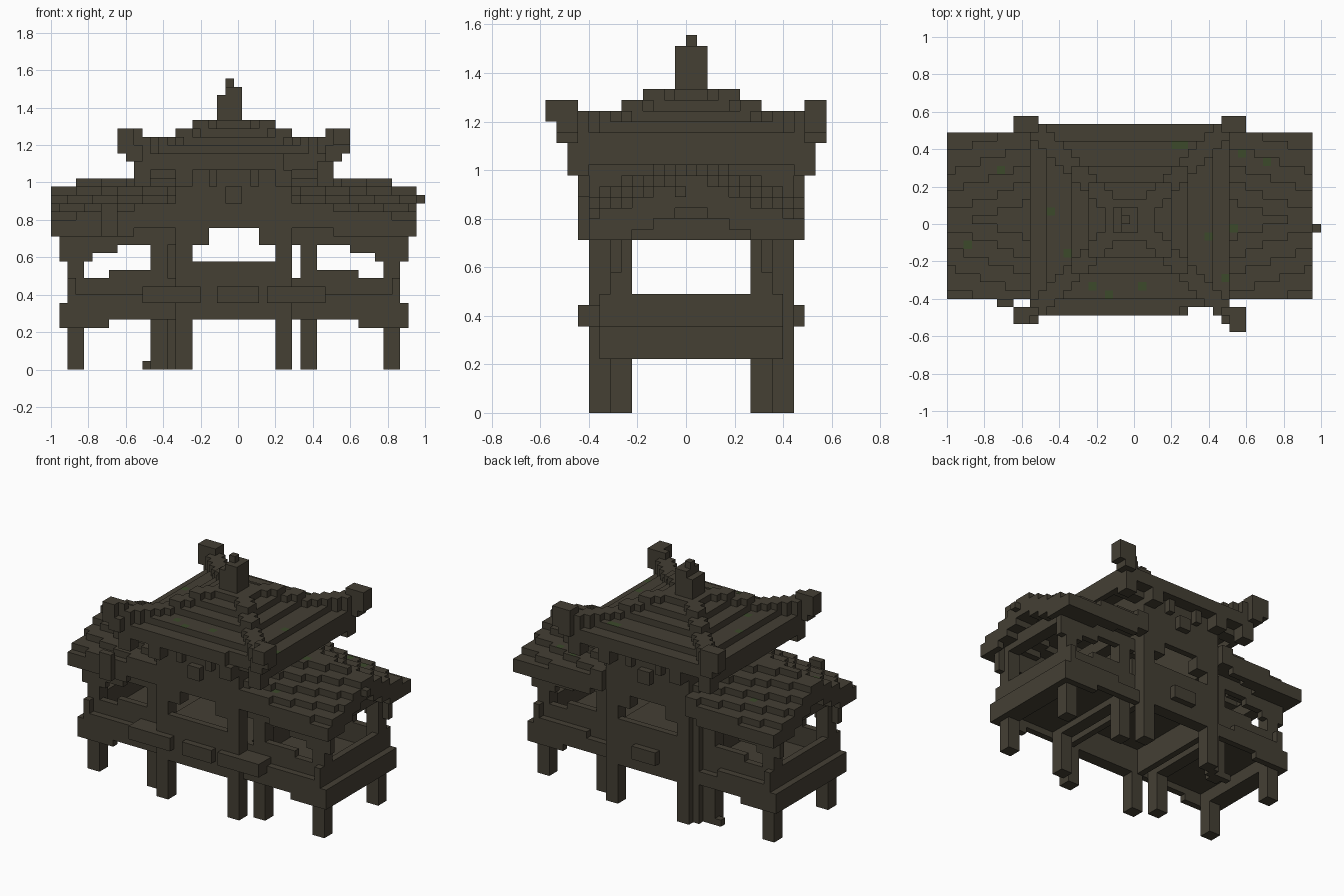
import bpy, bmesh, math

if "Cube" in bpy.data.objects:
    bpy.data.objects.remove(bpy.data.objects["Cube"])

U = 2 / 45                      # edge of one block
OX, OY = -1.0, -13 * U          # grid origin
CY = 13.5                       # middle of the building in blocks
parts = {}


def material(name, rgb):
    m = bpy.data.materials.new(name)
    m.diffuse_color = (*rgb, 1)
    m.use_nodes = True
    m.node_tree.nodes["Principled BSDF"].inputs["Base Color"].default_value = m.diffuse_color
    return m


wood = material("dark weathered wood", (0.058, 0.050, 0.034))
moss = material("moss green", (0.045, 0.068, 0.024))


def box(i0, i1, j0, j1, k0, k1):
    return {(i, j, k) for i in range(i0, i1) for j in range(j0, j1) for k in range(k0, k1)}


def mirror_x(cells):
    return cells | {(43 - i, j, k) for i, j, k in cells}


def mirror_y(cells):
    return cells | {(i, 26 - j, k) for i, j, k in cells}


def both(cells):
    return mirror_y(mirror_x(cells))


def add(name, cells):
    used = set().union(*parts.values()) if parts else set()
    parts[name] = cells - used


# --- central pavilion ---
add("main_posts", both(box(15, 17, 4, 6, 0, 25)))
add("main_parapets", mirror_y(box(17, 27, 4, 6, 6, 12) | box(17, 27, 4, 5, 12, 13)))
add("main_side_walls", mirror_x(box(15, 16, 6, 21, 6, 11)))
add("main_floor", box(16, 28, 6, 21, 10, 11))

# upper walls with a stepped arch over the front and back openings
upper = mirror_y(box(15, 29, 4, 5, 17, 26)) | mirror_x(box(15, 16, 4, 23, 16, 26))
upper |= both(box(17, 19, 4, 6, 15, 17)) | mirror_y(box(21, 23, 3, 4, 20, 22))
add("upper_walls", upper)

# brackets carrying the upper eaves
add("eave_brackets", both(box(15, 17, 2, 4, 22, 24) | box(11, 15, 4, 6, 23, 24)
                          | box(19, 20, 3, 4, 22, 24)))

# --- wings: posts, decks, rails ---
add("wing_posts", both(box(2, 4, 6, 8, 0, 18) | box(12, 14, 6, 8, 0, 19)))
add("extra_post", box(14, 15, 20, 22, 0, 16) | box(11, 12, 20, 21, 0, 1))
add("deck_beams", both(box(2, 22, 5, 6, 6, 8) | box(2, 7, 5, 6, 5, 8) | box(1, 2, 5, 14, 5, 8))
    | mirror_x(box(2, 4, 6, 21, 5, 8) | box(12, 14, 6, 21, 6, 8)))
add("wing_floors", mirror_x(box(4, 15, 6, 21, 7, 8)))
add("wing_rails", both(box(3, 15, 6, 7, 8, 11) | box(7, 12, 6, 7, 11, 12)
                       | box(3, 11, 5, 6, 8, 9))
    | mirror_x(box(2, 3, 5, 22, 8, 11)))
add("post_bands", mirror_x(box(11, 18, 3, 4, 8, 10) | box(11, 15, 4, 6, 8, 10))
    | box(20, 25, 3, 4, 8, 10) | box(20, 24, 23, 24, 8, 10))

# beams and hanging brackets below the wing roofs
add("wing_beams", both(box(1, 15, 6, 7, 15, 17) | box(1, 5, 6, 7, 13, 15) | box(5, 8, 6, 7, 14, 15))
    | mirror_x(box(2, 4, 6, 21, 16, 18) | box(12, 14, 6, 21, 16, 18)))

# --- wing roofs: stepped shells that rise towards the pavilion ---
wing = set()
for i in range(15):
    for j in range(4, 24):
        h = min(23, 18 + math.floor((10.5 - abs(j + 0.5 - CY)) / 2.3 + i / 6.8))
        wing |= box(i, i + 1, j, j + 1, max(16, h - 3), h)
wing = mirror_x(wing)
wing |= box(6, 8, 3, 4, 16, 20) | box(44, 45, 12, 13, 20, 21)
add("wing_roofs", wing)

# --- main roof: stepped hip shell, deep eaves, raised diagonal ridges ---
roof = set()
for i in range(10, 34):
    for j in range(2, 25):
        d = min(i - 10, 33 - i, j - 2, 24 - j)
        h = 26 + sum(d >= t for t in (2, 5, 7, 9))
        eave = 23 if i in (10, 33) else 24
        roof |= box(i, i + 1, j, j + 1, eave if d == 0 else h - 2, h)
roof -= box(28, 33, 2, 3, 23, 27)     # broken stretch of the front eave
add("main_roof", roof)

hips = set()
for d in range(10):
    top = 28 if d < 5 else 29 if d < 7 else 30
    hips |= box(10 + d, 12 + d, 2 + d, 4 + d, top - 2, top)
add("hip_ridges", both(hips))
corners = both(box(8, 11, 0, 3, 27, 29) | box(8, 10, 1, 3, 26, 28)
               | box(9, 11, 1, 3, 25, 27) | box(10, 12, 2, 4, 22, 25))
corners -= box(0, 12, 0, 1, 20, 30) | box(33, 34, 0, 1, 20, 30) | box(0, 45, 26, 27, 20, 30)
# the raised tips are narrower than their base in front
corners -= mirror_x(box(10, 11, 0, 2, 27, 29))
add("roof_corners", corners)

# --- finial ---
add("finial", box(20, 23, 12, 15, 29, 33) | box(21, 23, 12, 15, 33, 34) | box(21, 22, 13, 14, 34, 35))

# moss patches on the uppermost blocks
patches = [(-.71, .3), (-.45, .08), (-.89, -.1), (-.36, -.15), (-.23, -.33), (-.14, -.37), (.04, -.33),
           (.48, -.29), (.4, -.06), (.53, -.01), (.24, .4), (.28, .43), (.57, .38), (.7, .33)]
mossy = {(math.floor((x - OX) / U), math.floor((y - OY) / U)) for x, y in patches}

# --- turn block sets into meshes with outer faces only ---
solid = set().union(*parts.values())
SIDES = [((1, 0, 0), [(1, 0, 0), (1, 1, 0), (1, 1, 1), (1, 0, 1)]),
         ((-1, 0, 0), [(0, 0, 0), (0, 0, 1), (0, 1, 1), (0, 1, 0)]),
         ((0, 1, 0), [(0, 1, 0), (0, 1, 1), (1, 1, 1), (1, 1, 0)]),
         ((0, -1, 0), [(0, 0, 0), (1, 0, 0), (1, 0, 1), (0, 0, 1)]),
         ((0, 0, 1), [(0, 0, 1), (1, 0, 1), (1, 1, 1), (0, 1, 1)]),
         ((0, 0, -1), [(0, 0, 0), (0, 1, 0), (1, 1, 0), (1, 0, 0)])]


def build(name, cells):
    bm = bmesh.new()
    verts = {}
    for i, j, k in sorted(cells):
        for (a, b, c), quad in SIDES:
            if (i + a, j + b, k + c) in solid:
                continue
            corner = []
            for p, q, r in quad:
                key = (i + p, j + q, k + r)
                if key not in verts:
                    verts[key] = bm.verts.new((OX + key[0] * U, OY + key[1] * U, key[2] * U))
                corner.append(verts[key])
            face = bm.faces.new(corner)
            face.material_index = int(c == 1 and k > 16 and (i, j) in mossy)
    mesh = bpy.data.meshes.new(name)
    bm.to_mesh(mesh)
    bm.free()
    mesh.materials.append(wood)
    mesh.materials.append(moss)
    bpy.context.collection.objects.link(bpy.data.objects.new(name, mesh))


for part, cells in parts.items():
    build(part, cells)
